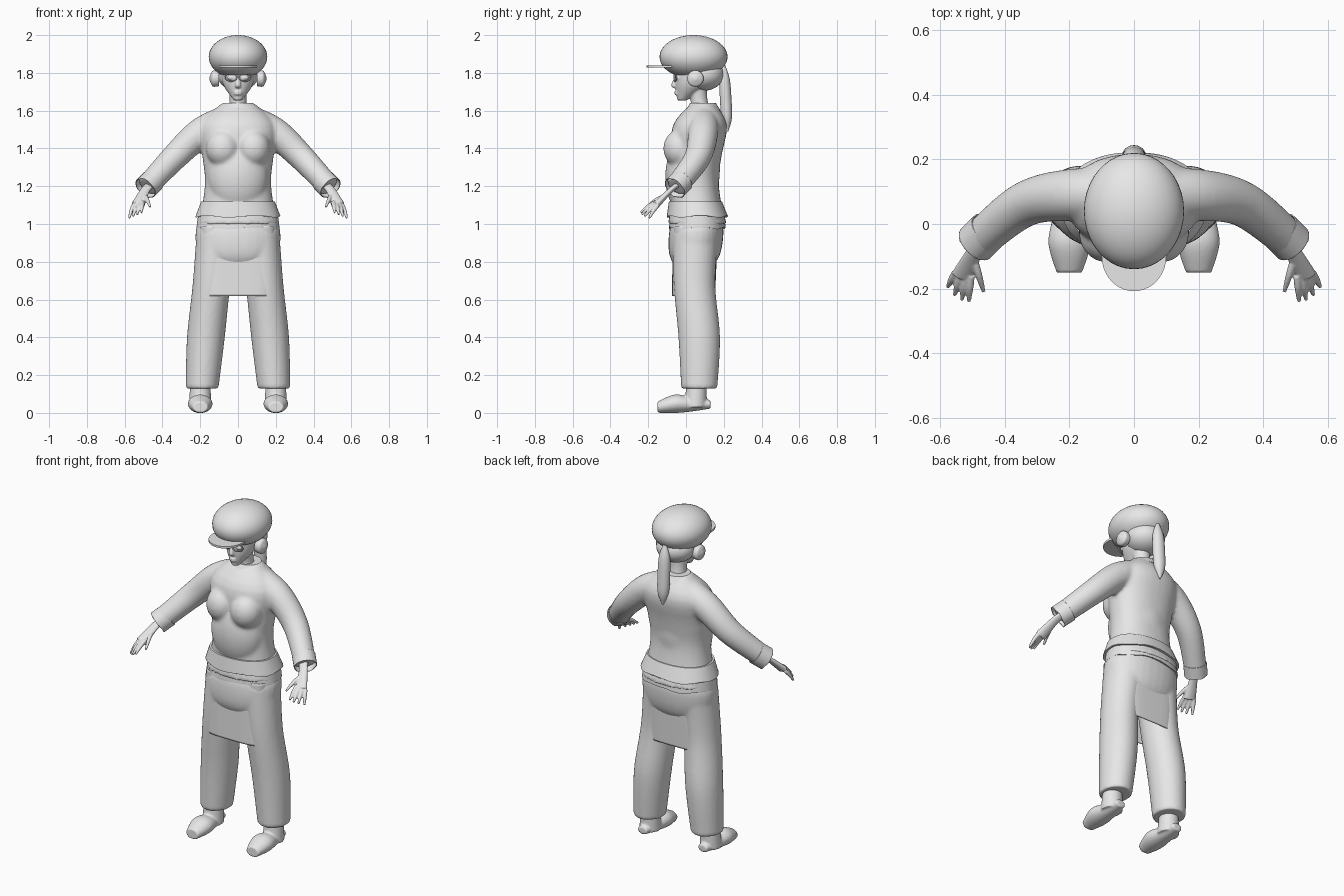
import bpy, bmesh, math
from mathutils import Vector, Matrix

default_cube = bpy.data.objects.get("Cube")
if default_cube:
    bpy.data.objects.remove(default_cube, do_unlink=True)

colour = (0.8, 0.8, 0.8, 1)
grey = bpy.data.materials.new("plain_grey")
grey.use_nodes = True
grey.diffuse_color = colour
grey.node_tree.nodes["Principled BSDF"].inputs["Base Color"].default_value = colour

X, Y, Z = Matrix.Identity(3)
ONE_SIDE, BOTH_SIDES = (1,), (1, -1)


def sample(values, position):
    """Smooth value at a position from zero to one along evenly spaced values."""
    last = len(values) - 1
    if last == 0:
        return values[0]
    index = min(int(position * last), last - 1)
    t = position * last - index
    before, start = values[max(index - 1, 0)], values[index]
    end, after = values[index + 1], values[min(index + 2, last)]
    slope_in, slope_out = (end - before) / 2, (after - start) / 2
    ease = t * t * (3 - 2 * t)
    return (start * (1 - ease) + end * ease
            + slope_in * (t * (1 - t) ** 2) - slope_out * (t * t * (1 - t)))


def signed_power(value, power):
    return math.copysign(abs(value) ** power, value)


def tube(bm, path, radii, flat=1, axis=None, across=X, square=1, segments=32,
         steps=20, cap=True, sides=ONE_SIDE, ripple=0):
    """Loft of rounded rings along a path; flat scales the second radius."""
    path = [Vector(point) for point in path]
    centres = [sample(path, i / steps) for i in range(steps + 1)]
    for side in sides:
        rings = []
        for i, centre in enumerate(centres):
            ahead, behind = centres[min(i + 1, steps)], centres[max(i - 1, 0)]
            along = axis or (ahead - behind).normalized()
            u = (across - along * across.dot(along)).normalized()
            v = along.cross(u) * flat
            radius = sample(radii, i / steps)
            ring = []
            for k in range(segments):
                angle = math.tau * k / segments
                point = centre + radius * (u * signed_power(math.cos(angle), square)
                                           + v * signed_power(math.sin(angle), square))
                if i == steps:
                    point.z += ripple * math.sin(5 * angle + 1)
                point.x *= side
                ring.append(bm.verts.new(point))
            rings.append(ring)
        for lower, upper in zip(rings, rings[1:]):
            for k in range(segments):
                following = (k + 1) % segments
                bm.faces.new((lower[k], lower[following], upper[following], upper[k]))
        if cap:
            bm.faces.new(rings[0])
            bm.faces.new(rings[-1])


def blob(bm, centre, radii, sides=ONE_SIDE):
    """Ellipsoid, optionally mirrored."""
    for side in sides:
        place = Matrix.Translation((centre[0] * side, centre[1], centre[2]))
        bmesh.ops.create_uvsphere(bm, u_segments=40, v_segments=24, radius=1,
                                  matrix=place @ Matrix.Diagonal((*radii, 1)))


def finish(name, bm, voxel=0, relax=4, thickness=0):
    """Turn a bmesh into an object; voxel fuses overlapping pieces into one skin."""
    bmesh.ops.recalc_face_normals(bm, faces=bm.faces)
    mesh = bpy.data.meshes.new(name)
    bm.to_mesh(mesh)
    bm.free()
    mesh.materials.append(grey)
    part = bpy.data.objects.new(name, mesh)
    bpy.context.collection.objects.link(part)
    bpy.ops.object.select_all(action='DESELECT')
    part.select_set(True)
    bpy.context.view_layer.objects.active = part
    if voxel:
        bpy.ops.object.shade_smooth()
        fuse = part.modifiers.new("fuse", 'REMESH')
        fuse.mode, fuse.voxel_size, fuse.use_smooth_shade = 'VOXEL', voxel, True
        soften = part.modifiers.new("soften", 'SMOOTH')
        soften.factor, soften.iterations = 0.5, relax
    else:
        bpy.ops.object.shade_smooth_by_angle(angle=math.radians(45))
    if thickness:
        part.modifiers.new("cloth", 'SOLIDIFY').thickness = thickness


# Shirt: trunk, belly, bust and sleeves fused
bm = bmesh.new()
tube(bm, [(0, .06, 1), (0, .05, 1.3), (0, .09, 1.64)],
     [.22, .19, .175, .19, .2, .085], flat=.71, axis=Z, square=.9)
blob(bm, (0, 0, 1.25), (.16, .11, .2))
blob(bm, (0, .08, 1.3), (.15, .1, .25))
blob(bm, (.08, -.03, 1.4), (.09, .09, .1), BOTH_SIDES)
tube(bm, [(.06, .09, 1.55), (.2, .09, 1.48), (.34, .06, 1.35), (.48, -.05, 1.2)],
     [.08, .08, .07, .06], across=Y, sides=BOTH_SIDES)
finish("shirt", bm, voxel=.01, relax=8)

# Sleeve cuffs, collar and layered hems
bm = bmesh.new()
tube(bm, [(.45, -.02, 1.23), (.49, -.06, 1.19)], [.064], across=Y, cap=False,
     sides=BOTH_SIDES, ripple=.003)
finish("sleeve_cuffs", bm, thickness=.004)
bm = bmesh.new()
tube(bm, [(0, .09, 1.6), (0, .09, 1.64)], [.11, .08], flat=.85, axis=Z)
finish("collar", bm)
bm = bmesh.new()
tube(bm, [(0, .05, 1.12), (0, .06, 1.04)], [.195, .225], flat=.72, axis=Z,
     square=.9, segments=80, ripple=.006)
finish("shirt_hem", bm)
bm = bmesh.new()
tube(bm, [(0, .06, 1.06), (0, .06, .98)], [.21, .22], flat=.68, axis=Z,
     square=.9, segments=80, ripple=.008)
finish("undershirt_hem", bm)

# Trousers, and the cloth panel hanging around the thighs
bm = bmesh.new()
tube(bm, [(0, .06, 1.03), (0, .04, .76)], [.2, .225, .21, .14], flat=.64, axis=Z, square=.9)
tube(bm, [(.11, .05, .95), (.14, .045, .68), (.17, .07, .4), (.19, .07, .13)],
     [.11, .1, .1, .087], flat=1.1, axis=Z, sides=BOTH_SIDES)
finish("trousers", bm, voxel=.01, relax=3)
bm = bmesh.new()
tube(bm, [(0, .05, .99), (0, .04, .62)], [.2, .19], flat=.6, axis=Z,
     square=.5, segments=64, cap=False)
finish("skirt_panel", bm, thickness=.006)

# Feet
bm = bmesh.new()
tube(bm, [(.2, .13, .045), (.2, .03, .045), (.2, -.06, .048), (.2, -.15, .03)],
     [.03, .05, .065, .04], flat=.75, axis=-Y, sides=BOTH_SIDES)
tube(bm, [(.2, .06, .22), (.2, .05, .03)], [.05, .06], axis=Z, sides=BOTH_SIDES)
finish("feet", bm, voxel=.006)

# Hands: palm, a fan of four fingers and a thumb
bm = bmesh.new()
tube(bm, [(.46, -.04, 1.21), (.49, -.08, 1.18), (.53, -.16, 1.1)],
     [.028, .025, .036], flat=.55, sides=BOTH_SIDES)
digits = [(Vector((.495, -.11, 1.15)), Vector((-.03, -.1, -.06)))]
for i in range(4):
    knuckle = Vector((.505 + .016 * i, -.16 + .001 * i * i, 1.115 - .006 * i))
    digits.append((knuckle, Vector((.006 * (i + 1), .004 * i * i - .08, -.055 - .004 * i))))
for root, reach in digits:
    tube(bm, [root, root + reach / 2 + Z * .006, root + reach], [.012, .011, .006],
         segments=12, steps=8, sides=BOTH_SIDES)
finish("hands", bm, voxel=.004, relax=3)

# Head with neck, nose, lips and eyes
bm = bmesh.new()
tube(bm, [(0, -.02, 1.655), (0, .03, 1.73), (0, .045, 1.8), (0, .045, 1.87)],
     [.022, .075, .09, .09], flat=1.15, axis=Z)
tube(bm, [(0, .08, 1.57), (0, .06, 1.73)], [.06, .045, .05], axis=Z)
tube(bm, [(0, -.05, 1.785), (0, -.063, 1.735), (0, -.055, 1.72)], [.009, .015, .01], axis=-Z)
for height in (1.688, 1.699):
    blob(bm, (0, -.05, height), (.022, .011, .006))
blob(bm, (.037, -.047, 1.775), (.02, .012, .012), BOTH_SIDES)
finish("head", bm, voxel=.005, relax=3)

# Spectacle rims with a bridge
bm = bmesh.new()
rim = []
for k in range(33):
    angle = math.tau * k / 32
    outward = math.cos(angle)
    rim.append((.037 + .031 * outward, -.058 + .006 * outward, 1.777 + .021 * math.sin(angle)))
tube(bm, rim, [.0035], across=Y, segments=8, steps=32, sides=BOTH_SIDES)
tube(bm, [(-.008, -.064, 1.78), (.008, -.064, 1.78)], [.003], across=Y, segments=8, steps=1)
finish("spectacles", bm)

# Hair and ponytail
bm = bmesh.new()
blob(bm, (0, .09, 1.79), (.11, .11, .085))
finish("hair", bm)
bm = bmesh.new()
tube(bm, [(0, .2, 1.84), (0, .22, 1.49)], [.01, .032, .036, .032, .005], flat=.85, axis=-Z)
finish("ponytail", bm)

# Puffy cap with visor, and round ear cups
bm = bmesh.new()
blob(bm, (0, .04, 1.885), (.155, .18, .115))
finish("cap", bm)
bm = bmesh.new()
tube(bm, [(0, -.1, 1.828), (0, -.1, 1.84)], [.1], flat=1.08, axis=Z, segments=40, steps=1)
finish("cap_visor", bm)
bm = bmesh.new()
tube(bm, [(.1, .05, 1.77), (.15, .05, 1.77)], [.04, .043, .04, .01], axis=X, across=Y,
     sides=BOTH_SIDES)
finish("ear_cups", bm)
